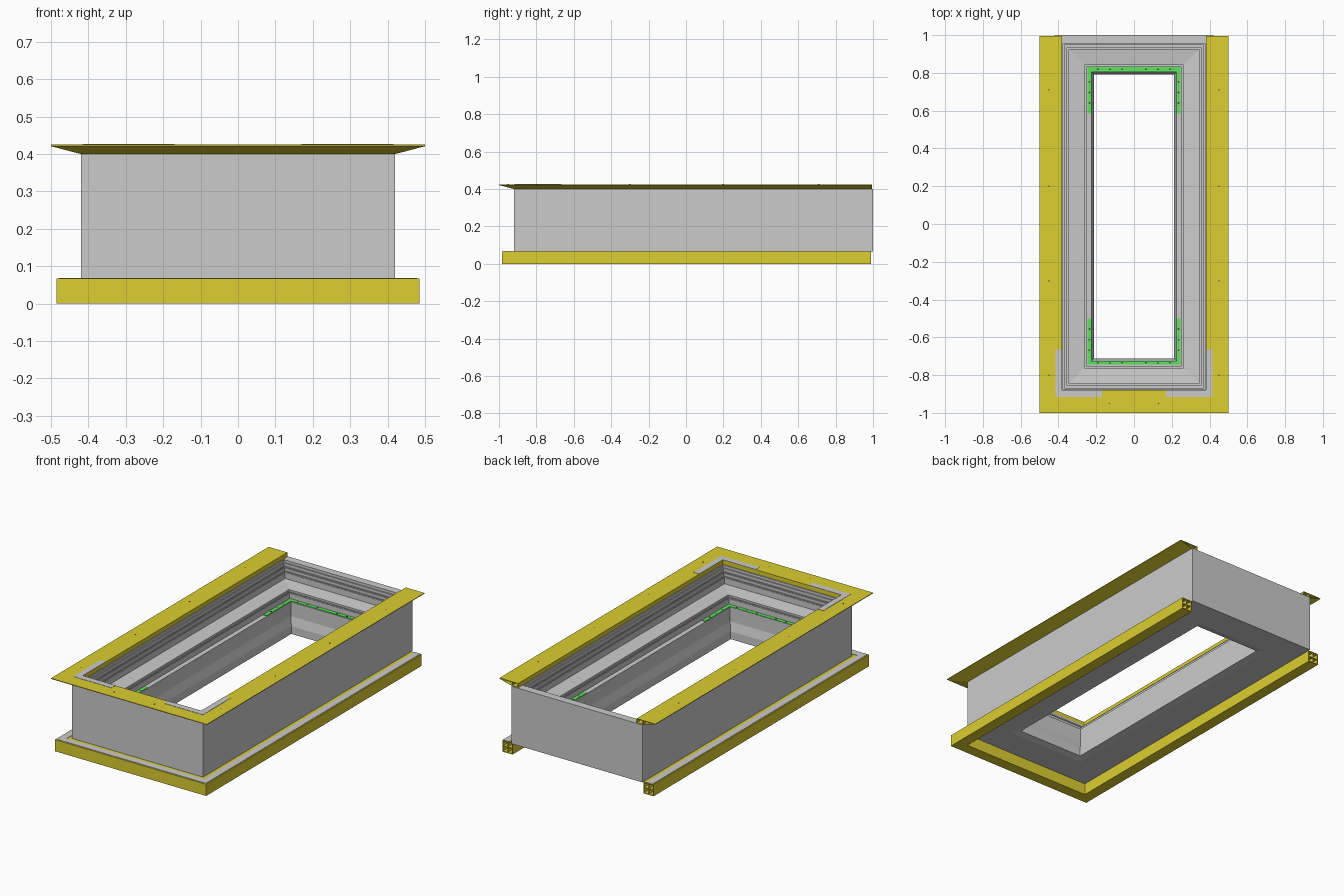
import bpy, bmesh

if "Cube" in bpy.data.objects:
    bpy.data.objects.remove(bpy.data.objects["Cube"])

CY = 0.04      # centre of the casing in y
DY = 0.54      # casing is this much longer (half size) in y than in x


def material(name, rgb):
    m = bpy.data.materials.new(name)
    m.diffuse_color = (*rgb, 1)
    m.use_nodes = True
    m.node_tree.nodes["Principled BSDF"].inputs["Base Color"].default_value = m.diffuse_color
    return m


YELLOW = material("yellow", (0.72, 0.62, 0.03))
GREEN = material("green", (0.1, 0.8, 0.1))
LIGHT = material("light_grey", (0.7, 0.7, 0.7))
DARK = material("dark", (0.06, 0.06, 0.06))


def finish(name, bm, mat=None):
    bmesh.ops.recalc_face_normals(bm, faces=bm.faces)
    me = bpy.data.meshes.new(name)
    bm.to_mesh(me)
    bm.free()
    ob = bpy.data.objects.new(name, me)
    bpy.context.collection.objects.link(ob)
    if mat:
        me.materials.append(mat)
    return ob


def sweep(name, profile, mat=None, back=None, wall=0.0):
    """Sweep a closed (half width, z) profile round the rectangle.
    With back set, the sweep is a U that stops at y = back."""
    bm = bmesh.new()
    rings = []
    for sx, sy in ((1, 1), (1, -1), (-1, -1), (-1, 1)):
        ring = []
        for a, z in profile:
            y = back if back is not None and sy > 0 else CY + sy * (a + DY)
            ring.append(bm.verts.new((sx * a, y, z)))
        rings.append(ring)
    n = len(profile)
    for i in range(4 if back is None else 3):
        r, s = rings[i], rings[(i + 1) % 4]
        for j in range(n):
            k = (j + 1) % n
            bm.faces.new((r[j], r[k], s[k], s[j]))
    if back is not None and not wall:
        bm.faces.new(rings[0])
        bm.faces.new(rings[3])
    ob = finish(name, bm, mat)
    if wall:
        mod = ob.modifiers.new("wall", "SOLIDIFY")
        mod.thickness = wall
        mod.offset = -1
        mod.use_even_offset = True
    return ob


def rect(a0, a1, z0, z1):
    return [(a0, z0), (a1, z0), (a1, z1), (a0, z1)]


def boxes(name, spans, mat):
    """One object from several (x0, x1, y0, y1, z0, z1) boxes."""
    bm = bmesh.new()
    for x0, x1, y0, y1, z0, z1 in spans:
        for v in bmesh.ops.create_cube(bm, size=1)["verts"]:
            v.co = ((x0 + x1) / 2 + v.co.x * (x1 - x0),
                    (y0 + y1) / 2 + v.co.y * (y1 - y0),
                    (z0 + z1) / 2 + v.co.z * (z1 - z0))
    return finish(name, bm, mat)


def screws(name, points, z, r):
    bm = bmesh.new()
    for x, y in points:
        c = bmesh.ops.create_cone(bm, cap_ends=True, segments=10, radius1=r, radius2=r, depth=0.002)
        bmesh.ops.translate(bm, verts=c["verts"], vec=(x, y, z))
    return finish(name, bm, DARK)


# Casing with its stepped inside, narrow throat and recessed underside
sweep("casing", [
    (0.42, 0.067), (0.42, 0.40), (0.375, 0.40), (0.375, 0.385), (0.368, 0.385),
    (0.368, 0.365), (0.355, 0.365), (0.355, 0.345), (0.345, 0.345), (0.345, 0.31),
    (0.262, 0.30), (0.262, 0.285), (0.252, 0.285), (0.252, 0.253), (0.224, 0.253),
    (0.224, 0.17), (0.212, 0.12), (0.212, 0.075), (0.25, 0.067)])
# Thin seal ribs along the inner steps
for i, (a, z) in enumerate(((0.361, 0.365), (0.35, 0.345), (0.257, 0.285))):
    sweep(f"seal_rib_{i}", rect(a - 0.002, a + 0.002, z, z + 0.006))

# Upper flange, hollow and open at the back
sweep("upper_flange", [(0.38, 0.40), (0.42, 0.40), (0.50, 0.421), (0.50, 0.425), (0.38, 0.425)],
      YELLOW, back=0.995, wall=0.003)
sweep("upper_flange_web", rect(0.418, 0.421, 0.402, 0.423), YELLOW, back=0.994)

# Lower frame, a chambered hollow section open at the back
sweep("lower_frame", rect(0.42, 0.485, 0.0, 0.067), YELLOW, back=0.99, wall=0.004)
sweep("lower_frame_upright_web", rect(0.451, 0.454, 0.004, 0.063), YELLOW, back=0.988)
sweep("lower_frame_level_web", rect(0.424, 0.481, 0.032, 0.035), YELLOW, back=0.988)
sweep("lower_gasket", rect(0.44, 0.478, 0.0665, 0.069), LIGHT, back=0.99)

# Corner plates on the upper flange
for s, side in ((1, "right"), (-1, "left")):
    spans = []
    for x0, x1, y0, y1 in ((0.38, 0.416, -0.88, -0.665), (0.17, 0.416, -0.916, -0.88)):
        xa, xb = sorted((s * x0, s * x1))
        spans.append((xa, xb, y0, y1, 0.4245, 0.4265))
    boxes(f"corner_plate_{side}", spans, LIGHT)

# Green U-shaped strips on the inner ledge, one at each end
for name, y_end, y_cross, y_stop in (("back", 0.83, 0.808, 0.585), ("front", -0.745, -0.725, -0.50)):
    cross = sorted((y_end, y_cross))
    legs = sorted((y_cross, y_stop))
    spans = [(-0.247, 0.247, *cross, 0.252, 0.256)]
    spans += [(*sorted((s * 0.226, s * 0.247)), *legs, 0.252, 0.256) for s in (1, -1)]
    boxes(f"ledge_strip_{name}", spans, GREEN)
    mid = (y_end + y_cross) / 2
    step = (y_stop - y_cross) / 4
    pts = [(x, mid) for x in (-0.19, -0.127, -0.063, 0.063, 0.127, 0.19)]
    pts += [(s * 0.236, y_cross + step * i) for s in (1, -1) for i in (1, 2, 3)]
    screws(f"ledge_screws_{name}", pts, 0.2562, 0.005)

# Flange screws
pts = [(s * 0.45, y) for s in (1, -1) for y in (-0.8, -0.3, 0.2, 0.71)]
pts += [(x, -0.95) for x in (-0.13, 0.13)]
screws("flange_screws", pts, 0.4250, 0.004)
